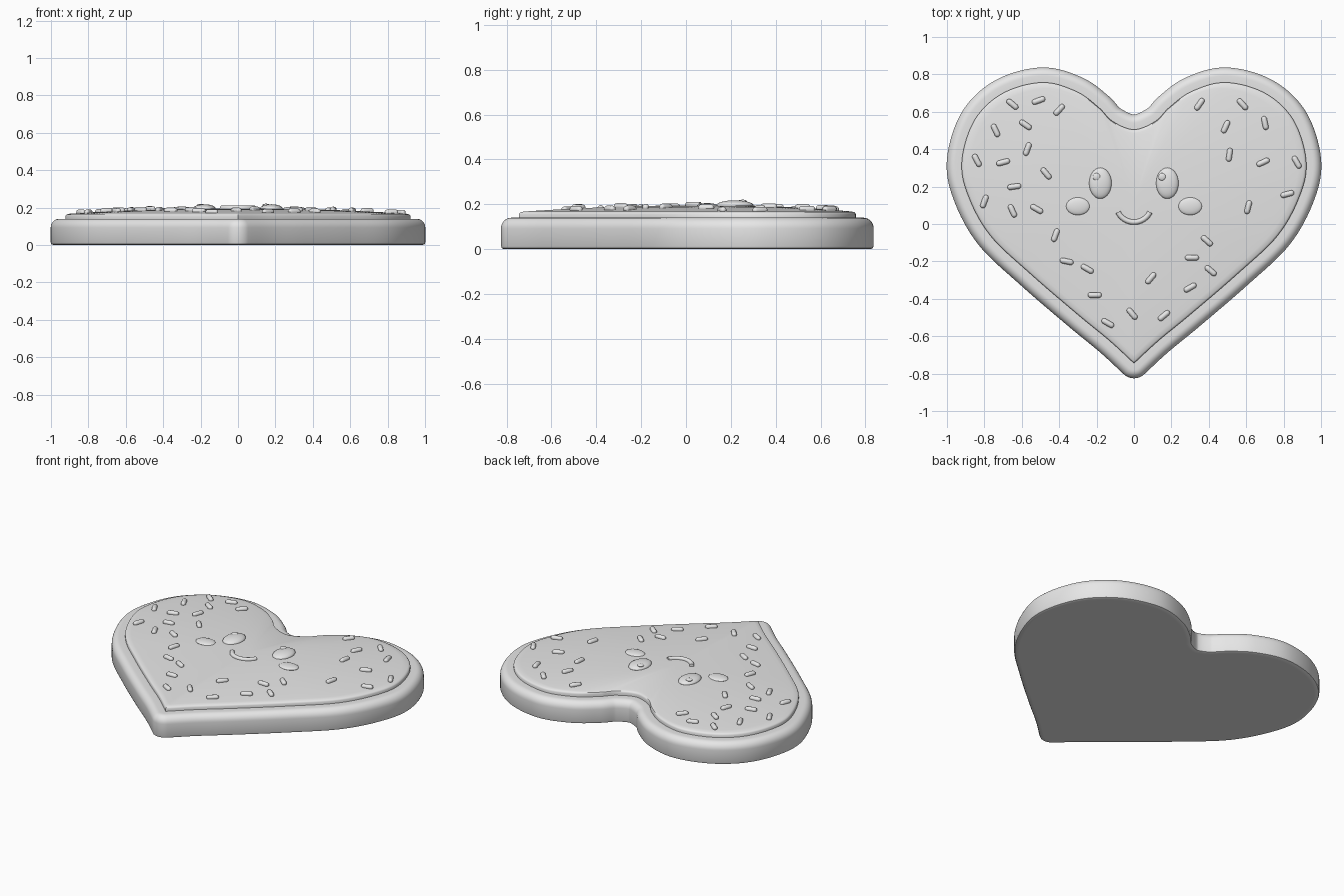
import bpy, bmesh, math
from mathutils import Matrix, Vector
from mathutils.bvhtree import BVHTree

cube = bpy.data.objects.get("Cube")
if cube:
    bpy.data.objects.remove(cube, do_unlink=True)

grey = bpy.data.materials.new("plain_grey")
grey.use_nodes = True
grey.diffuse_color = (0.8, 0.8, 0.8, 1)
grey.node_tree.nodes["Principled BSDF"].inputs["Base Color"].default_value = (0.8, 0.8, 0.8, 1)


def finish(name, bm):
    """Turn a bmesh into a smooth-shaded object."""
    bmesh.ops.recalc_face_normals(bm, faces=bm.faces)
    mesh = bpy.data.meshes.new(name)
    bm.to_mesh(mesh)
    bm.free()
    mesh.materials.append(grey)
    obj = bpy.data.objects.new(name, mesh)
    bpy.context.collection.objects.link(obj)
    bpy.ops.object.select_all(action="DESELECT")
    obj.select_set(True)
    bpy.context.view_layer.objects.active = obj
    bpy.ops.object.shade_smooth_by_angle(angle=math.radians(40))
    return obj


def loft(rings):
    """Skin a stack of closed rings and cap both ends."""
    bm = bmesh.new()
    loops = [[bm.verts.new(co) for co in ring] for ring in rings]
    for low, high in zip(loops, loops[1:]):
        for i in range(len(low)):
            bm.faces.new((low[i - 1], low[i], high[i], high[i - 1]))
    bm.faces.new(loops[0])
    bm.faces.new(loops[-1])
    bmesh.ops.remove_doubles(bm, verts=bm.verts, dist=1e-5)
    return bm


def ellipsoid(name, centre, radii):
    bm = bmesh.new()
    bmesh.ops.create_uvsphere(bm, u_segments=28, v_segments=14, radius=1)
    bmesh.ops.transform(bm, matrix=Matrix.LocRotScale(centre, None, Vector(radii)), verts=bm.verts)
    return finish(name, bm)


# Half of the heart outline, from the notch round to the tip
control = [Vector(p) for p in (
    (0, .505), (.115, .55), (.19, .625), (.31, .71), (.49, .757), (.7, .7), (.85, .56),
    (.92, .345), (.89, .16), (.77, -.06), (.55, -.27), (.3, -.485), (.13, -.625), (0, -.745))]
path = [Vector((-control[1].x, control[1].y))] + control + [2 * control[-1] - control[-2]]
STEPS = 8
half = []
for a, b, c, d in zip(path, path[1:], path[2:], path[3:]):
    for k in range(STEPS):
        t = k / STEPS
        half.append(((2 * b + (c - a) * t + (2 * a - 5 * b + 4 * c - d) * t ** 2
                      + (3 * b - a - 3 * c + d) * t ** 3) / 2))
tip = control[-1]
half.append(tip)

# Outward direction at every outline point, fanned out round the tip
outline = []
for i, p in enumerate(half):
    run = half[min(i + 1, len(half) - 1)] - half[max(i - 1, 0)]
    outline.append((p, Vector((-run.y, run.x)).normalized()))
outline[0] = (half[0], Vector((0, 1)))
start = math.atan2(outline[-1][1].y, outline[-1][1].x)
for k in range(1, 9):
    angle = start + (-math.pi / 2 - start) * k / 8
    outline.append((tip, Vector((math.cos(angle), math.sin(angle)))))


def both_sides(points, z):
    right = [(p.x, p.y, z) for p in points]
    return right + [(-x, y, z) for x, y, z in reversed(right[1:-1])]


# Biscuit base: wide rounded top edge, small rounded bottom edge
edge = .08
profile = [(.05, 0), (edge - .014, 0), (edge - .004, .004), (edge, .014)]
for k in range(9):
    a = math.pi / 2 * k / 8
    profile.append((edge - .045 * (1 - math.cos(a)), .092 + .048 * math.sin(a)))
profile.append((.012, .14))
finish("biscuit_base", loft([both_sides([p + n * d for p, n in outline], z) for d, z in profile]))

# Icing: a thin lip, then a gently domed top
middle = Vector((0, .12))
levels = [(1, .138), (1, .156), (.995, .162), (.986, .166)]
levels += [(s / 20, .166 + .03 * (1 - (s / 20) ** 2)) for s in range(19, 0, -1)]
icing = loft([both_sides([middle + (p - middle) * s for p in half], z) for s, z in levels])
surface = BVHTree.FromBMesh(icing)
finish("icing", icing)


def on_icing(x, y, lift=0.0):
    hit = surface.ray_cast(Vector((x, y, 1)), Vector((0, 0, -1)))[0]
    return Vector((x, y, hit.z + lift))


# Face
for side, x, glint in (("right", -.18, -.02), ("left", .178, -.028)):
    ellipsoid(side + "_eye", on_icing(x, .218), (.06, .083, .023))
    ellipsoid(side + "_eye_glint", on_icing(x + glint, .252, .018), (.02, .02, .008))
    ellipsoid(side + "_cheek", on_icing(math.copysign(.3, x), .095), (.063, .047, .013))

mouth = []
for k in range(25):
    a = math.radians(-154 + 128 * k / 24)
    ring = []
    for j in range(12):
        b = math.tau * j / 12
        r = .095 + .014 * math.cos(b)
        ring.append((r * math.cos(a), .105 + r * math.sin(a), .197 + .014 * math.sin(b)))
    mouth.append(ring)
finish("mouth", loft(mouth))

# Sprinkles: x, y and turn in degrees
sprinkles = (
    (-.65, .64, -40), (-.51, .66, 20), (-.4, .61, 47), (-.58, .53, -35), (-.74, .5, -65),
    (-.57, .4, 70), (-.84, .34, -62), (-.7, .33, 15), (-.47, .27, -50), (-.8, .12, 70),
    (-.64, .2, 8), (-.65, .07, -65), (-.52, .08, -30), (-.42, -.06, 70), (-.36, -.2, -12),
    (-.25, -.24, -30), (-.21, -.38, 0), (-.14, -.53, -30), (-.01, -.48, -50), (.16, -.49, 40),
    (.09, -.29, 50), (.3, -.34, 30), (.31, -.18, 0), (.41, -.25, -40), (.39, -.09, -42),
    (.61, .09, 75), (.82, .16, 15), (.69, .33, 25), (.87, .33, -60), (.7, .54, -78),
    (.58, .64, -48), (.35, .64, 55), (.49, .52, 65), (.51, .37, 82))
for i, (x, y, turn) in enumerate(sprinkles, 1):
    bm = bmesh.new()
    bmesh.ops.create_uvsphere(bm, u_segments=12, v_segments=8, radius=.015,
                              matrix=Matrix.Rotation(math.pi / 2, 4, "Y"))
    # Pull the two halves of the ball apart into a capsule
    middle_ring = [e for e in bm.edges if all(abs(v.co.x) < 1e-4 for v in e.verts)]
    bmesh.ops.split_edges(bm, edges=middle_ring)
    for face in bm.faces:
        sign = math.copysign(1, face.calc_center_median().x)
        for v in face.verts:
            v.tag = sign > 0
    for v in bm.verts:
        v.co.x += .022 if v.tag else -.022
    rims = [e for e in bm.edges if e.is_boundary]
    bmesh.ops.bridge_loops(bm, edges=rims)
    place = Matrix.Translation(on_icing(x, y, .004)) @ Matrix.Rotation(math.radians(turn), 4, "Z")
    bmesh.ops.transform(bm, matrix=place, verts=bm.verts)
    finish(f"sprinkle_{i}", bm)
